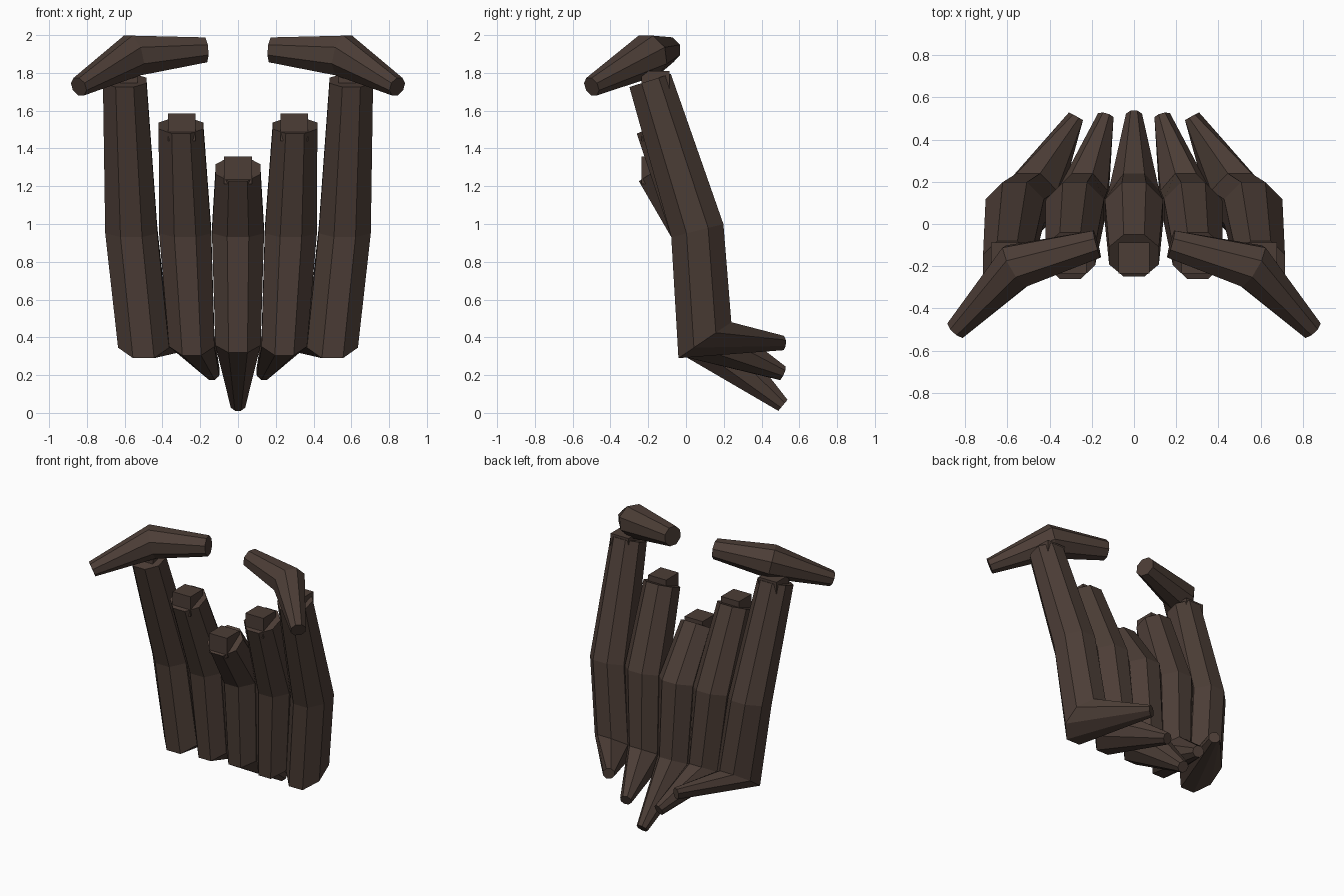
import bpy, bmesh, math
from mathutils import Vector as V

if "Cube" in bpy.data.objects:
    bpy.data.objects.remove(bpy.data.objects["Cube"])

bark = bpy.data.materials.new("dark_bark")
bark.diffuse_color = (0.072, 0.047, 0.037, 1)
bark.use_nodes = True
bark.node_tree.nodes["Principled BSDF"].inputs["Base Color"].default_value = bark.diffuse_color


def finish(bm, name):
    bmesh.ops.recalc_face_normals(bm, faces=bm.faces)
    me = bpy.data.meshes.new(name)
    bm.to_mesh(me)
    bm.free()
    me.materials.append(bark)
    ob = bpy.data.objects.new(name, me)
    bpy.context.collection.objects.link(ob)


def loft(name, rings, side=1, n=8):
    """Skin octagonal rings given as (centre, across vector, depth vector)."""
    bm = bmesh.new()
    loops = []
    for c, u, v in rings:
        loop = []
        for i in range(n):
            a = math.tau * (i + 0.5) / n
            # scale so the flats, not the corners, lie at the given radius
            p = V(c) + (V(u) * math.cos(a) + V(v) * math.sin(a)) / math.cos(math.pi / n)
            loop.append(bm.verts.new((p.x * side, p.y, p.z)))
        loops.append(loop)
    for a, b in zip(loops, loops[1:]):
        for i in range(n):
            j = (i + 1) % n
            bm.faces.new((a[i], a[j], b[j], b[i]))
    bm.faces.new(loops[0])
    bm.faces.new(loops[-1])
    finish(bm, name)


def cross_ring(c, direction, r):
    """Ring square to a direction, kept level from side to side."""
    d = V(direction).normalized()
    u = d.cross(V((0, 0, 1))).normalized()
    v = u.cross(d)
    return c, u * r, v * r


def level_ring(c, rx, ry, slope):
    """Ring tipped up toward the back by a slope."""
    return c, (rx, 0, 0), (0, ry, ry * slope)


def log(name, side, tip, base, mid, top, base_slope, top_slope, top_r, base_r):
    # root spike, bend at the seat base, bend at mid back, cut top end
    root_dir = V(tip) - V(base)
    rings = [cross_ring(tip, root_dir, 0.038),
             level_ring(base, base_r, 0.14, base_slope),
             level_ring(mid, 0.138, 0.138, 0.25),
             level_ring(top, top_r, top_r / math.hypot(1, top_slope), top_slope)]
    loft(name, rings, side)


def peg(name, x, z):
    # square block at the upper end of a log
    bm = bmesh.new()
    bmesh.ops.create_cube(bm, size=0.147)
    bmesh.ops.translate(bm, verts=bm.verts, vec=(x, -0.162, z))
    finish(bm, name)


# Centre log
log("centre_log", 1, (0, 0.513, 0.04), (0, 0.10, 0.385), (0, 0.06, 0.965),
    (0, -0.15, 1.29), 0.47, 0.64, 0.118, 0.12)
peg("centre_peg", 0, 1.285)

for s, label in ((1, "right"), (-1, "left")):
    # Inner and outer logs of the back
    log(label + "_inner_log", s, (0.135, 0.51, 0.21), (0.245, 0.10, 0.385),
        (0.28, 0.06, 0.965), (0.302, -0.15, 1.52), 0.58, 0.37, 0.118, 0.12)
    peg(label + "_inner_peg", 0.298 * s, 1.512)
    log(label + "_outer_log", s, (0.275, 0.51, 0.37), (0.50, 0.10, 0.385),
        (0.565, 0.06, 0.965), (0.60, -0.19, 1.76), 0.68, 0.32, 0.115, 0.135)
    peg(label + "_outer_peg", 0.605 * s, 1.737)

    # Bent branch resting across the outer log
    a, b, c = V((0.175, -0.095, 1.922)), V((0.56, -0.20, 1.892)), V((0.843, -0.50, 1.727))
    d1, d2 = (b - a).normalized(), (c - b).normalized()
    loft(label + "_top_branch", [cross_ring(a, d1, 0.066),
                                 cross_ring(b, d1 + d2, 0.108),
                                 cross_ring(c, d2, 0.05)], s)
